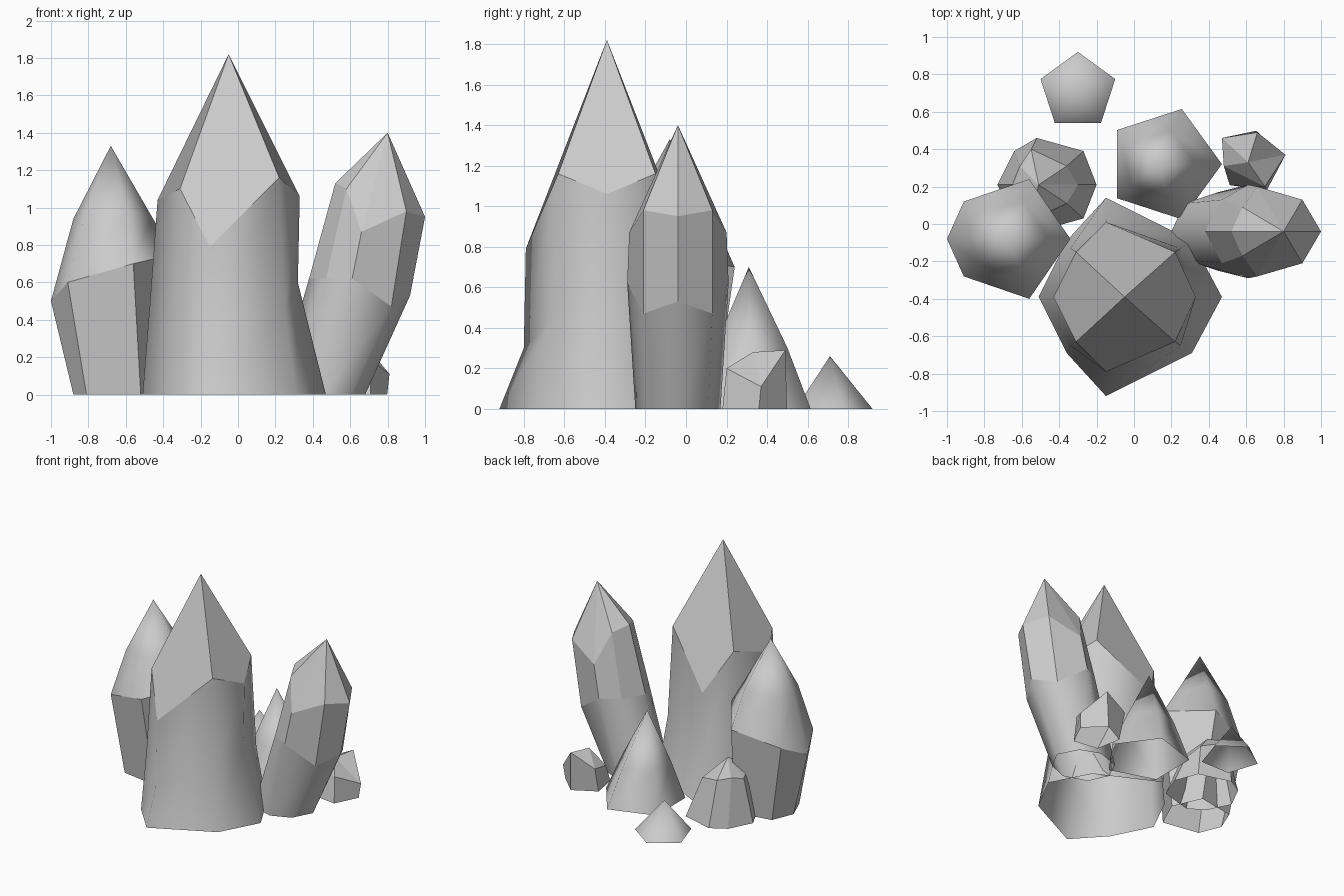
import bpy
import bmesh
from math import cos, sin, radians

default_cube = bpy.data.objects.get("Cube")
if default_cube:
    bpy.data.objects.remove(default_cube, do_unlink=True)

# Single stone colour
stone_colour = (.6, .6, .6, 1)
stone = bpy.data.materials.new("grey_stone")
stone.use_nodes = True
stone.diffuse_color = stone_colour
stone.node_tree.nodes["Principled BSDF"].inputs["Base Color"].default_value = stone_colour


def mirrored_ring(middle_y, half):
    """Close a ring from its east-to-west half, given as (x, distance from middle, z)."""
    back = [(x, middle_y + offset, z) for x, offset, z in half]
    front = [(x, middle_y - offset, z) for x, offset, z in reversed(half[1:-1])]
    return back + front


def regular_ring(centre, radius, height, sides, turn):
    """Regular polygon ring around a centre."""
    points = []
    for index in range(sides):
        angle = radians(turn + index * 360 / sides)
        points.append((centre[0] + radius * cos(angle),
                       centre[1] + radius * sin(angle), height))
    return points


def build_crystal(name, rings, apex, smooth_bands=(), kite_tip=False):
    """Skin the rings from the ground up and close them with a pointed tip.

    Bands are counted from the ground; the tip is the last band.
    """
    bm = bmesh.new()
    loops = [[bm.verts.new(point) for point in ring] for ring in rings]
    tip = bm.verts.new(apex)
    sides = len(loops[0])

    # Walls between neighbouring rings
    for band, (lower, upper) in enumerate(zip(loops, loops[1:])):
        for index in range(sides):
            following = (index + 1) % sides
            face = bm.faces.new((lower[index], lower[following],
                                 upper[following], upper[index]))
            face.smooth = band in smooth_bands

    # Pointed tip, either as kite facets or as a triangle fan
    shoulder = loops[-1]
    tip_band = len(loops) - 1
    if kite_tip:
        for index in range(0, sides, 2):
            bm.faces.new((tip, shoulder[index - 1], shoulder[index],
                          shoulder[(index + 1) % sides]))
    else:
        for index in range(sides):
            face = bm.faces.new((shoulder[index], shoulder[(index + 1) % sides], tip))
            face.smooth = tip_band in smooth_bands

    mesh = bpy.data.meshes.new(name)
    bm.to_mesh(mesh)
    bm.free()
    mesh.materials.append(stone)
    crystal = bpy.data.objects.new(name, mesh)
    bpy.context.collection.objects.link(crystal)
    return crystal


# Tall main crystal with a flared foot and four kite facets
main_middle = -.39
main_foot = mirrored_ring(main_middle, [
    (.47, 0, 0), (.31, .3, 0), (-.15, .53, 0), (-.36, .3, 0), (-.51, 0, 0)])
main_waist = mirrored_ring(main_middle, [
    (.32, 0, .6), (.25, .26, .45), (-.15, .41, .3), (-.34, .26, .45), (-.47, 0, .5)])
main_shoulder = mirrored_ring(main_middle, [
    (.33, 0, 1.06), (.22, .24, 1.16), (-.15, .4, .79), (-.31, .24, 1.1), (-.43, 0, 1.04)])
build_crystal("main_crystal", [main_foot, main_waist, main_shoulder],
              (-.05, main_middle, 1.82), smooth_bands=(0, 1), kite_tip=True)

# Leaning crystal on the left side, smooth below and faceted above
leaning_middle = -.04
leaning_foot = mirrored_ring(leaning_middle, [
    (.68, 0, 0), (.6, .15, 0), (.45, .21, 0), (.27, .15, 0), (.2, 0, 0)])
leaning_waist = mirrored_ring(leaning_middle, [
    (.92, 0, .53), (.82, .17, .47), (.61, .25, .62), (.47, .17, .62), (.38, 0, .62)])
leaning_shoulder = mirrored_ring(leaning_middle, [
    (1, 0, .95), (.9, .17, .98), (.66, .24, .87), (.58, .13, 1.1), (.52, 0, 1.13)])
build_crystal("leaning_crystal", [leaning_foot, leaning_waist, leaning_shoulder],
              (.8, leaning_middle, 1.4), smooth_bands=(0,))

# Six-sided crystal on the right side, flat walls and a smooth cap
hexagon_middle = -.08
hexagon_foot = mirrored_ring(hexagon_middle, [
    (-.42, 0, 0), (-.52, .22, 0), (-.81, .17, 0), (-.88, 0, 0)])
hexagon_rim = mirrored_ring(hexagon_middle, [
    (-.34, 0, .75), (-.56, .32, .7), (-.91, .2, .6), (-1, 0, .5)])
hexagon_cap = mirrored_ring(hexagon_middle, [
    (-.46, 0, .95), (-.59, .2, .97), (-.82, .14, .95), (-.88, 0, .94)])
build_crystal("hexagonal_crystal", [hexagon_foot, hexagon_rim, hexagon_cap],
              (-.68, hexagon_middle, 1.33), smooth_bands=(1, 2))

# Smooth five-sided spike behind the main crystal
spike_centre = (.16, .32)
build_crystal("back_spike", [
    regular_ring(spike_centre, .31, 0, 5, 0),
    regular_ring((.14, .32), .19, .3, 5, 0),
], (.12, .31, .7), smooth_bands=(0, 1))

# Tiny smooth spike at the very back
build_crystal("tiny_spike", [regular_ring((-.3, .71), .21, 0, 5, 90)],
              (-.31, .71, .26), smooth_bands=(0,))

# Low faceted crystal beside the hexagonal one
low_middle = .21
low_foot = mirrored_ring(low_middle, [
    (-.2, 0, 0), (-.27, .18, 0), (-.52, .25, 0), (-.64, .18, 0), (-.73, 0, 0)])
low_shoulder = mirrored_ring(low_middle, [
    (-.3, 0, .22), (-.36, .1, .3), (-.55, .19, .36), (-.61, .1, .36), (-.65, 0, .33)])
build_crystal("low_crystal", [low_foot, low_shoulder], (-.51, low_middle, .46))

# Small faceted chip behind the leaning crystal
chip_foot = regular_ring((.63, .33), .17, 0, 5, 10)
chip_shoulder = [(.81, .37, .11), (.66, .49, .29), (.47, .46, .2),
                 (.48, .31, .17), (.7, .2, .2)]
build_crystal("stone_chip", [chip_foot, chip_shoulder], (.61, .33, .28))
